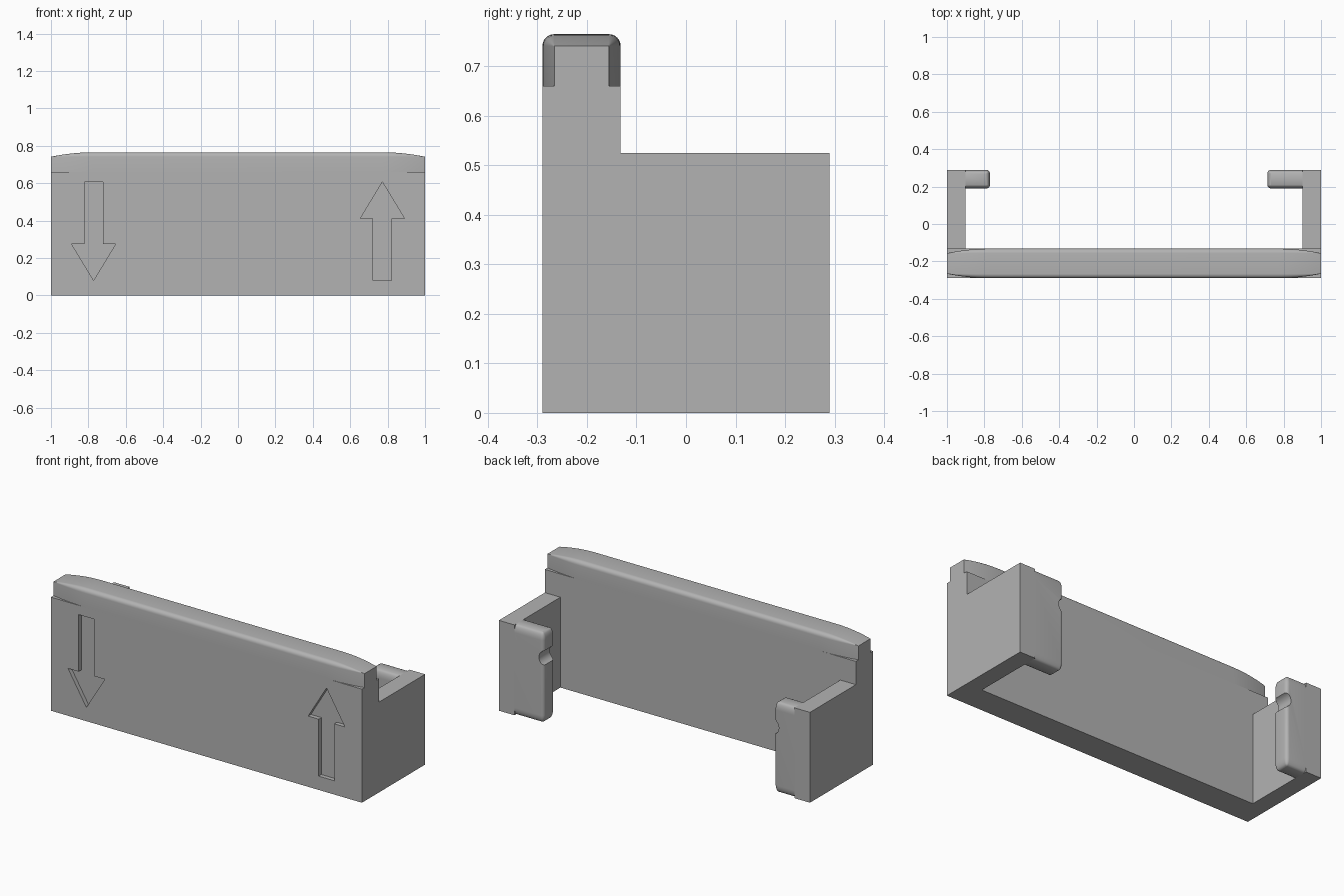
import bpy, bmesh, math
from mathutils import Matrix

if "Cube" in bpy.data.objects:
    bpy.data.objects.remove(bpy.data.objects["Cube"], do_unlink=True)

grey = bpy.data.materials.new("plain_grey")
grey.use_nodes = True
COLOUR = (0.45, 0.45, 0.45, 1)
grey.diffuse_color = COLOUR
grey.node_tree.nodes["Principled BSDF"].inputs["Base Color"].default_value = COLOUR


def make(name, bm):
    bmesh.ops.recalc_face_normals(bm, faces=bm.faces)
    mesh = bpy.data.meshes.new(name)
    bm.to_mesh(mesh)
    bm.free()
    mesh.materials.append(grey)
    ob = bpy.data.objects.new(name, mesh)
    bpy.context.collection.objects.link(ob)
    return ob


def box(name, lo, hi):
    bm = bmesh.new()
    bmesh.ops.create_cube(bm, size=1)
    for v in bm.verts:
        v.co = [h if c > 0 else l for c, l, h in zip(v.co, lo, hi)]
    return make(name, bm)


def loft(name, sections):
    """Skin a row of matching closed sections and close both ends."""
    bm = bmesh.new()
    rings = [[bm.verts.new(p) for p in s] for s in sections]
    n = len(rings[0])
    for a, b in zip(rings, rings[1:]):
        for i in range(n):
            j = (i + 1) % n
            bm.faces.new((a[i], a[j], b[j], b[i]))
    bm.faces.new(rings[0])
    bm.faces.new(rings[-1])
    return make(name, bm)


def rounded_profile(half, height, radius, inset, steps=6):
    """Rectangle with two rounded far corners, shrunk evenly by the inset."""
    r = max(radius - inset, 0.0008)
    w, h = half - inset - r, height - inset - r
    pts = [(half - inset, 0)]
    for sign, start in ((1, 0), (-1, 90)):
        for i in range(steps + 1):
            a = math.radians(start + 90 * i / steps)
            pts.append((sign * w + r * math.cos(a), h + r * math.sin(a)))
    return pts + [(inset - half, 0)]


def combine(ob, tool, operation):
    mod = ob.modifiers.new("combine", "BOOLEAN")
    mod.operation, mod.object, mod.solver = operation, tool, "EXACT"
    bpy.context.view_layer.objects.active = ob
    bpy.ops.object.modifier_apply(modifier=mod.name)
    bpy.data.objects.remove(tool, do_unlink=True)


def smooth(ob):
    bpy.ops.object.select_all(action="DESELECT")
    ob.select_set(True)
    bpy.context.view_layer.objects.active = ob
    bpy.ops.object.shade_smooth_by_angle(angle=math.radians(30))


def arrow_cutter(x, z, direction):
    outline = [(0, 0.263), (0.118, 0.068), (0.05, 0.068), (0.05, -0.263),
               (-0.05, -0.263), (-0.05, 0.068), (-0.118, 0.068)]
    return loft("arrow_cutter", [[(x + direction * a, y, z + direction * b) for a, b in outline]
                                 for y in (-0.35, -0.265)])


FRONT, INNER, BACK = -0.29, -0.132, 0.29
ARM_TOP, LEDGE, TOP = 0.525, 0.66, 0.765

# Front panel and side arms in one piece, with engraved arrows
body = box("body", (-1, FRONT, 0), (1, INNER, LEDGE))
for side in (-1, 1):
    arm = box("arm", (min(side, side * 0.9), INNER - 0.05, 0),
              (max(side, side * 0.9), BACK, ARM_TOP))
    combine(body, arm, "UNION")
    combine(body, arrow_cutter(side * 0.772, 0.343, side), "DIFFERENCE")
bm = bmesh.new()
bm.from_mesh(body.data)
bmesh.ops.dissolve_limit(bm, angle_limit=0.01, verts=bm.verts, edges=bm.edges)
bm.to_mesh(body.data)
bm.free()

# Rounded top rail, shrinking towards both ends
R = 0.024
ramp = [i / 10 for i in range(11)]
stations = [-u for u in reversed(ramp)] + ramp
mid = (FRONT + INNER) / 2
rail = loft("top_rail", [
    [(math.copysign(0.77 + 0.23 * abs(u), k - 10.5), mid + a, LEDGE + b)
     for a, b in rounded_profile((INNER - FRONT) / 2, TOP - LEDGE, R, R * u * u)]
    for k, u in enumerate(stations)])
smooth(rail)

# Hooked lips behind the arms, each with a round notch in the free edge
END, LIP_R = 0.045, 0.02
for name, side, length in (("left_lip", 1, 0.187), ("right_lip", -1, 0.13)):
    sections = []
    for k, u in enumerate(stations):
        z = END * (1 - abs(u)) if k < 11 else ARM_TOP - END * (1 - u)
        inset = LIP_R * (1 - math.sqrt(1 - u * u))
        sections.append([(side * (0.9 - b), BACK - 0.05 + a, z)
                         for a, b in rounded_profile(0.05, length, LIP_R, inset)])
    lip = loft(name, sections)
    bm = bmesh.new()
    turn = Matrix.Translation((side * (0.9 - length - 0.015), 0.24, 0.38)) @ Matrix.Rotation(math.pi / 2, 4, "X")
    bmesh.ops.create_cone(bm, cap_ends=True, segments=32, radius1=0.045, radius2=0.045,
                          depth=0.3, matrix=turn)
    combine(lip, make("notch_cutter", bm), "DIFFERENCE")
    smooth(lip)
